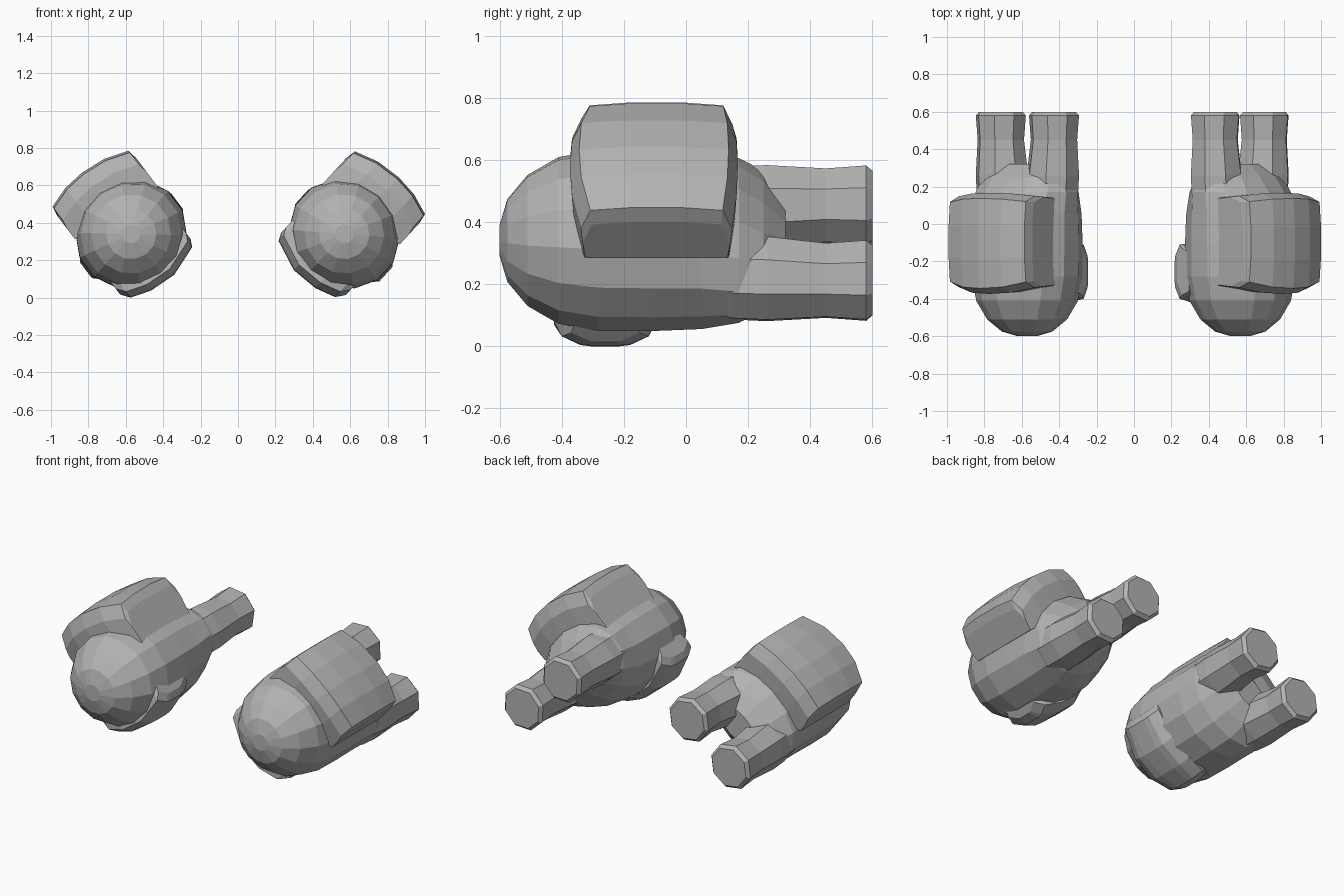
import bpy, bmesh, math
from mathutils import Matrix, Vector

cube = bpy.data.objects.get("Cube")
if cube:
    bpy.data.objects.remove(cube, do_unlink=True)

GREY = (0.45, 0.45, 0.45, 1)
mat = bpy.data.materials.new("plain grey")
mat.use_nodes = True
mat.diffuse_color = GREY
mat.node_tree.nodes["Principled BSDF"].inputs["Base Color"].default_value = GREY


def skin(name, rings, place):
    """Join matching rings of points into a closed flat-shaded object."""
    bm = bmesh.new()
    loops = [[bm.verts.new(place @ Vector(p)) for p in ring] for ring in rings]
    for low, high in zip(loops, loops[1:]):
        for i in range(len(low)):
            j = (i + 1) % len(low)
            bm.faces.new((low[i], low[j], high[j], high[i]))
    bm.faces.new(loops[0])
    bm.faces.new(loops[-1])
    bmesh.ops.recalc_face_normals(bm, faces=bm.faces)
    mesh = bpy.data.meshes.new(name)
    bm.to_mesh(mesh)
    bm.free()
    mesh.materials.append(mat)
    bpy.context.collection.objects.link(bpy.data.objects.new(name, mesh))


def oval(y, rx, rz, cx=0, cz=0, sides=14):
    """Ring of points around the long axis."""
    turns = [math.tau * (i + 0.5) / sides for i in range(sides)]
    return [(cx + rx * math.cos(t), y, cz + rz * math.sin(t)) for t in turns]


def pad_ring(x, top, front, back, base, inset, drop):
    """Crowned, chamfered cross-section of a pad, seen along x."""
    third = (back - front) / 3
    crown = 0.012 if top > 0 else -0.005
    return [(x, front + inset / 3, base), (x, front, top - drop),
            (x, front + inset, top), (x, front + third, top + crown),
            (x, back - third, top + crown), (x, back - inset, top),
            (x, back, top - drop), (x, back - inset / 3, base)]


# Long-axis stations: y, half width, half height
BODY = [(-0.6, 0.05, 0.05), (-0.575, 0.135, 0.135), (-0.51, 0.215, 0.212),
        (-0.41, 0.275, 0.268), (-0.28, 0.302, 0.286), (-0.1, 0.305, 0.283),
        (0.05, 0.303, 0.272), (0.17, 0.306, 0.225), (0.25, 0.285, 0.16),
        (0.32, 0.14, 0.08)]
# Prong stations: y, radius, distance from the axis
PRONG = [(-0.05, 0.11, 0.15), (0.15, 0.143, 0.165), (0.26, 0.145, 0.17),
         (0.45, 0.128, 0.178), (0.58, 0.138, 0.178), (0.6, 0.12, 0.178)]

# Pad stations: x, top, front, back
GUARD = [(-0.278, 0.305, -0.335, 0.145), (-0.268, 0.362, -0.34, 0.15),
         (-0.14, 0.405, -0.367, 0.163), (0, 0.418, -0.374, 0.167),
         (0.12, 0.406, -0.367, 0.163), (0.235, 0.368, -0.338, 0.148),
         (0.245, 0.315, -0.333, 0.143)]
GRIP = [(-0.265, -0.21, -0.38, -0.13), (-0.245, -0.25, -0.4, -0.11),
        (-0.08, -0.31, -0.425, -0.1), (0.07, -0.303, -0.425, -0.1),
        (0.18, -0.267, -0.4, -0.12), (0.215, -0.22, -0.37, -0.15)]

# side name, x sign, axis position, outward tilt, grip shift
SIDES = [("left", 1, 0.57, 42.5, (0, 0, 0)),
         ("right", -1, 0.575, 37, (0.015, 0, 0.012))]

for side, sign, cx, tilt, shift in SIDES:
    place = (Matrix.Diagonal((sign, 1, 1, 1))
             @ Matrix.Translation((cx, 0, 0.325))
             @ Matrix.Rotation(math.radians(tilt), 4, "Y"))

    # Rounded body, set slightly toward the upper inner side
    skin(side + "_body", [oval(*s, cx=-0.012, cz=0.01) for s in BODY], place)

    # Twin rear prongs
    for label, way in (("inner", -1), ("outer", 1)):
        rings = [oval(y, r, r, way * out - 0.008, 0.002, 8) for y, r, out in PRONG]
        skin(f"{side}_{label}_prong", rings, place)

    # Arched outer guard, deeper at its inner end
    skin(side + "_guard",
         [pad_ring(x, t, f, b, 0.145 + 0.1 * x, 0.03, 0.08) for x, t, f, b in GUARD],
         place)

    # Low grip pad on the inner underside
    skin(side + "_grip_pad",
         [pad_ring(x, t, f, b, -0.12, 0.06, -0.035) for x, t, f, b in GRIP],
         place @ Matrix.Translation(shift))
